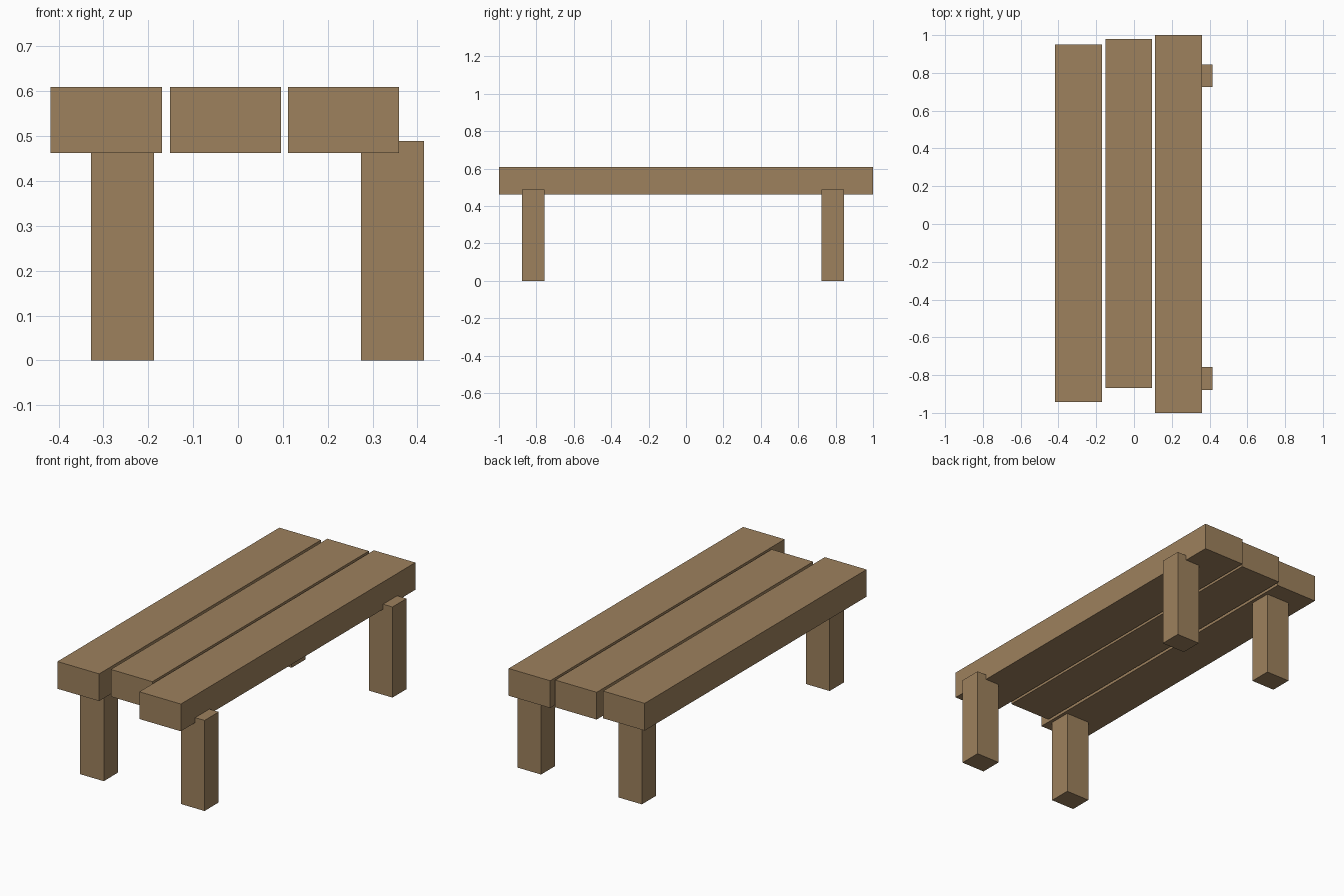
import bpy

if "Cube" in bpy.data.objects:
    bpy.data.objects.remove(bpy.data.objects["Cube"])

wood = bpy.data.materials.new("wood")
wood.diffuse_color = (0.34, 0.22, 0.11, 1)
wood.use_nodes = True
wood.node_tree.nodes["Principled BSDF"].inputs["Base Color"].default_value = wood.diffuse_color


def box(name, x, y, z):
    """Flat-sided block spanning the given (min, max) ranges."""
    centre = [(a + b) / 2 for a, b in (x, y, z)]
    bpy.ops.mesh.primitive_cube_add(size=1, location=centre)
    ob = bpy.context.object
    ob.name = name
    ob.scale = [b - a for a, b in (x, y, z)]
    bpy.ops.object.transform_apply(location=False, rotation=False, scale=True)
    ob.data.materials.append(wood)
    return ob


# Three top planks of uneven length
TOP = (0.462, 0.609)
box("left_plank", (-0.418, -0.169), (-0.943, 0.949), TOP)
box("middle_plank", (-0.152, 0.096), (-0.868, 0.979), TOP)
box("right_plank", (0.111, 0.359), (-1.0, 1.0), TOP)

# Four legs, let slightly into the planks; the right pair sticks out sideways
for side, x in (("left", (-0.328, -0.187)), ("right", (0.274, 0.415))):
    for end, y in (("front", (-0.878, -0.757)), ("back", (0.725, 0.845))):
        box(f"{end}_{side}_leg", x, y, (0.0, 0.489))
